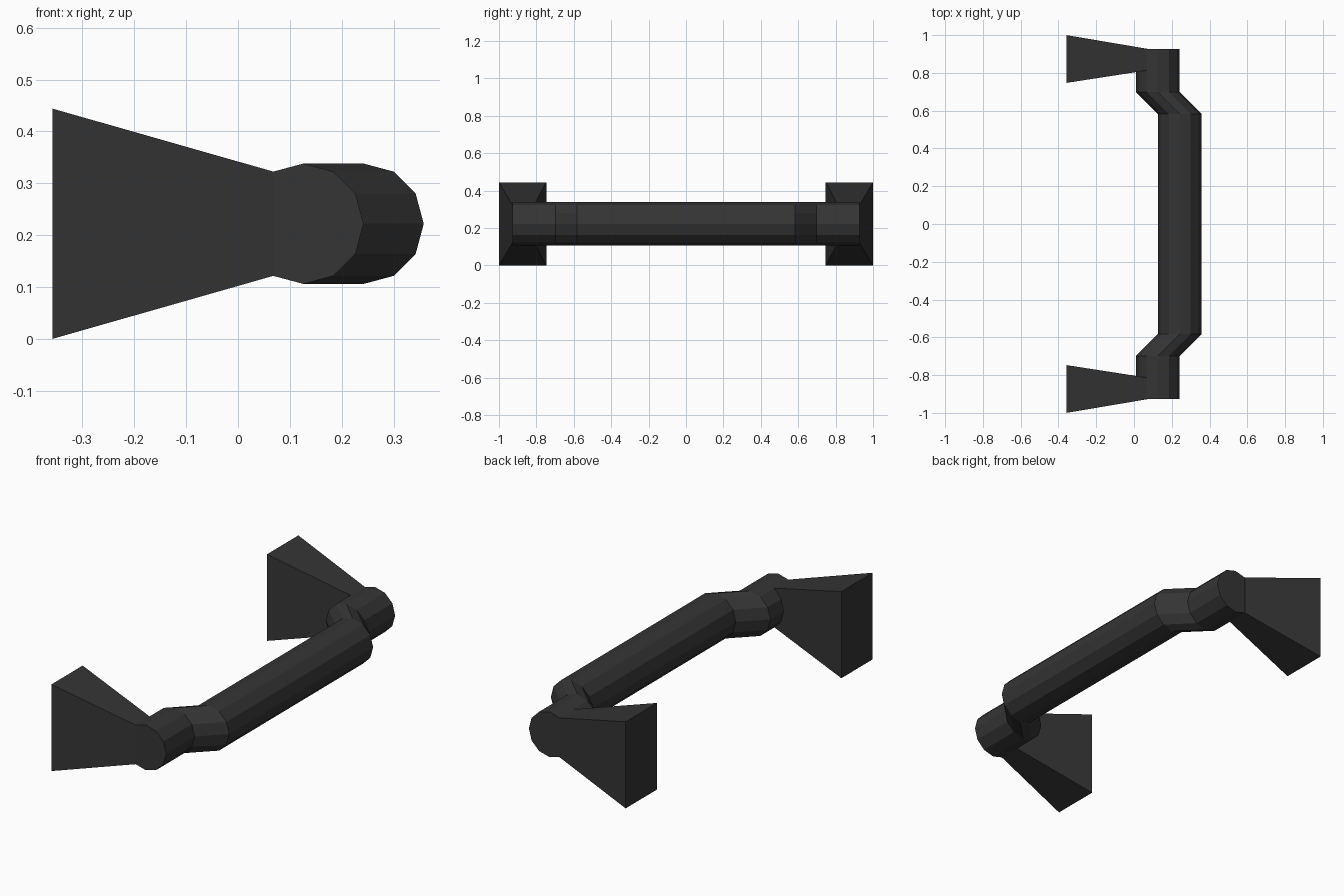
import bpy, bmesh, math

if "Cube" in bpy.data.objects:
    bpy.data.objects.remove(bpy.data.objects["Cube"])

mat = bpy.data.materials.new("dark_metal")
mat.diffuse_color = (0.035, 0.035, 0.035, 1)
mat.use_nodes = True
mat.node_tree.nodes["Principled BSDF"].inputs["Base Color"].default_value = mat.diffuse_color


def loft(name, rings):
    """Flat-shaded solid joining equal-sized rings, capped at both ends."""
    bm = bmesh.new()
    loops = [[bm.verts.new(p) for p in ring] for ring in rings]
    n = len(loops[0])
    for a, b in zip(loops, loops[1:]):
        for i in range(n):
            j = (i + 1) % n
            bm.faces.new((a[i], a[j], b[j], b[i]))
    bm.faces.new(loops[0])
    bm.faces.new(loops[-1])
    bmesh.ops.recalc_face_normals(bm, faces=bm.faces)
    me = bpy.data.meshes.new(name)
    bm.to_mesh(me)
    bm.free()
    me.materials.append(mat)
    ob = bpy.data.objects.new(name, me)
    bpy.context.collection.objects.link(ob)
    return ob


ZC, R, SIDES = 0.222, 0.116, 12


def tube_ring(x, y):
    return [(x + R * math.cos(math.tau * i / SIDES), y,
             ZC + R * math.sin(math.tau * i / SIDES)) for i in range(SIDES)]


def mount_ring(x, y0, y1, half_z):
    return [(x, y0, ZC - half_z), (x, y1, ZC - half_z),
            (x, y1, ZC + half_z), (x, y0, ZC + half_z)]


# Twelve-sided grip tube, stepped forward in the middle
half = [(0.126, 0.927), (0.126, 0.698), (0.242, 0.583)]
path = half + [(x, -y) for x, y in reversed(half)]
loft("grip_tube", [tube_ring(x, y) for x, y in path])

# Tapered wall mounts at both ends
for side, label in ((1, "back"), (-1, "front")):
    loft(label + "_mount", [
        mount_ring(-0.358, side * 0.747, side * 1.0, 0.222),
        mount_ring(0.068, side * 0.813, side * 0.928, 0.1005)])
